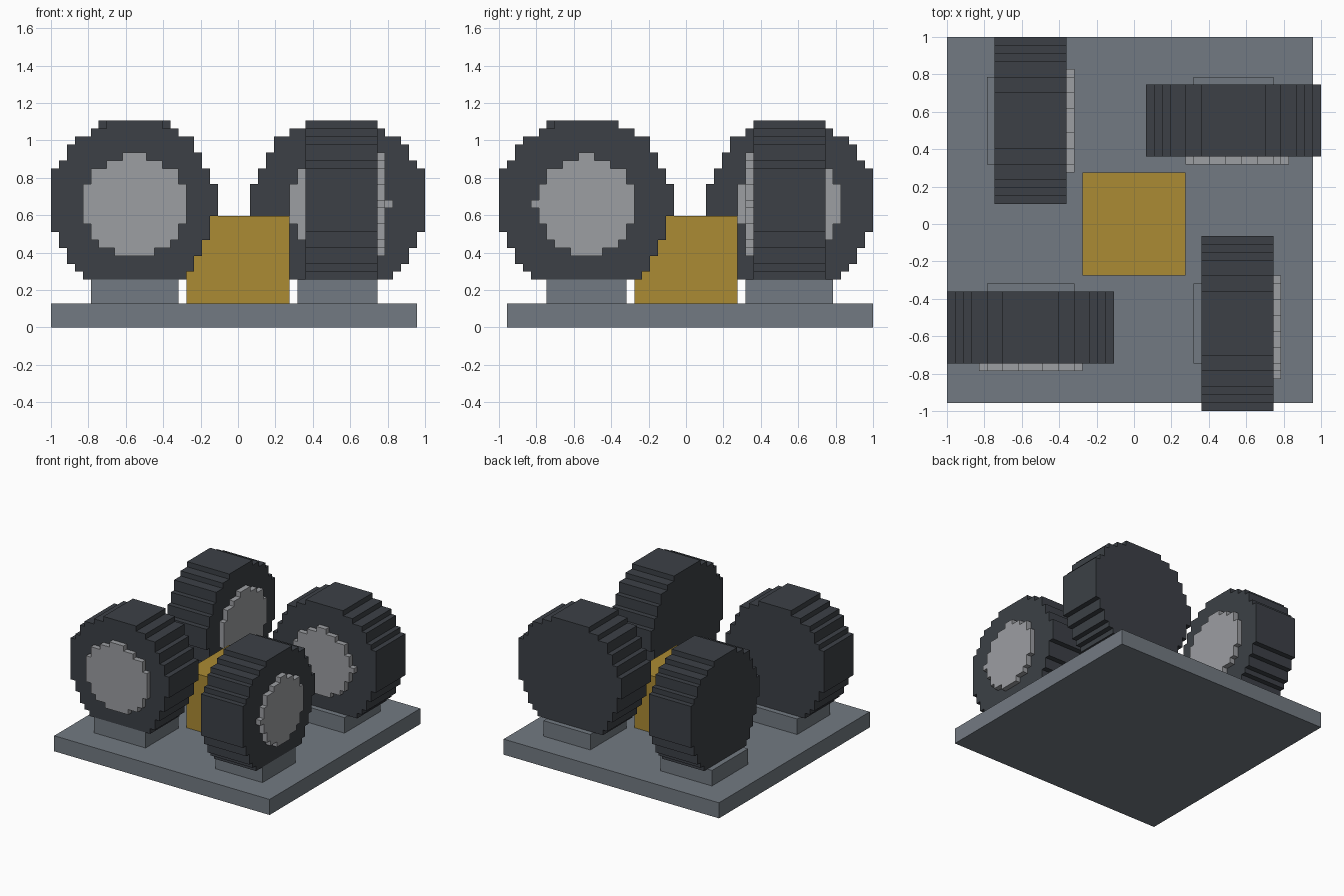
import bpy, bmesh

old = bpy.data.objects.get("Cube")
if old:
    bpy.data.objects.remove(old, do_unlink=True)

U = 2 / 47  # one block of the model's grid


def material(name, rgb):
    m = bpy.data.materials.new(name)
    m.use_nodes = True
    m.diffuse_color = (*rgb, 1)
    bsdf = m.node_tree.nodes["Principled BSDF"]
    bsdf.inputs["Base Color"].default_value = (*rgb, 1)
    bsdf.inputs["Roughness"].default_value = 0.8
    return m


STONE = material("slate grey", (0.171, 0.195, 0.223))
TYRE = material("charcoal", (0.045, 0.051, 0.061))
HUB = material("light grey", (0.333, 0.342, 0.361))
GOLD = material("gold", (0.407, 0.258, 0.033))


def finish(bm, name, mat):
    bmesh.ops.recalc_face_normals(bm, faces=bm.faces)
    mesh = bpy.data.meshes.new(name)
    bm.to_mesh(mesh)
    bm.free()
    mesh.materials.append(mat)
    obj = bpy.data.objects.new(name, mesh)
    bpy.context.collection.objects.link(obj)
    return obj


def box(name, x, y, z, mat):
    """Box spanning grid ranges x, y and z."""
    bm = bmesh.new()
    bmesh.ops.create_cube(bm, size=1)
    for v in bm.verts:
        for i, (lo, hi) in enumerate((x, y, z)):
            v.co[i] = (lo if v.co[i] < 0 else hi) * U - (1 if i < 2 else 0)
    return finish(bm, name, mat)


def side_path(rows, z0):
    """Stepped outline of one side, from bottom to top."""
    path, z = [], z0
    for half, count in rows:
        path += [(half, z), (half, z + count)]
        z += count
    return path


def stepped_disc(name, axis, centre, outward, depth, z0, outer, inner, grow, mat):
    """Blocky disc; axis is the direction of its thickness."""
    outline = [(centre + outward * (h + grow), z) for h, z in side_path(outer, z0)]
    outline += [(centre - outward * (h + grow), z)
                for h, z in reversed(side_path(inner, z0))]
    bm = bmesh.new()
    verts = []
    for t, z in outline:
        a, d = t * U - 1, depth[0] * U - 1
        verts.append(bm.verts.new((a, d, z * U) if axis == "y" else (d, a, z * U)))
    face = bm.faces.new(verts)
    res = bmesh.ops.extrude_face_region(bm, geom=[face], use_keep_orig=True)
    shift = (depth[1] - depth[0]) * U
    bmesh.ops.translate(
        bm, vec=(0, shift, 0) if axis == "y" else (shift, 0, 0),
        verts=[g for g in res["geom"] if isinstance(g, bmesh.types.BMVert)])
    return finish(bm, name, mat)


# Stepped half widths and row counts, from bottom to top
TYRE_OUT = [(6.5, 1), (7.5, 1), (8.5, 2), (9.5, 2), (10.5, 8), (9.5, 1),
            (8.5, 2), (7.5, 1), (5.5, 1), (3.5, 1)]
TYRE_IN = [(6.5, 1), (7.5, 2), (8.5, 2), (9.5, 3), (10.5, 4), (9.5, 2),
           (8.5, 2), (7.5, 2), (5.5, 1), (3.5, 1)]
HUB_ROWS = [(2.5, 1), (4.5, 1), (5.5, 2), (6.5, 5), (5.5, 2), (3.5, 1), (1.5, 1)]

# Base slab and central block
box("base", (0, 46), (1, 47), (0, 3), STONE)
box("centre_block", (17, 30), (17, 30), (3, 14), GOLD)

# name, axis, centre, outward side, tyre depth, hub depth, size change, stand
wheels = [
    ("front_right", "y", 10.5, -1, (6, 15), (5, 6), 0, (5, 16), (6, 16)),
    ("front_left", "x", 11, -1, (32, 41), (41, 42), 0.5, (31, 41), (6, 16)),
    ("back_left", "y", 36, 1, (32, 41), (31, 32), 0.5, (31, 41), (31, 42)),
    ("back_right", "x", 36.5, 1, (6, 15), (15, 16), 0, (5, 16), (31, 42)),
]
for name, axis, c, out, depth, hub, grow, sx, sy in wheels:
    box(name + "_stand", sx, sy, (3, 6), STONE)
    stepped_disc(name + "_tyre", axis, c, out, depth, 6,
                 TYRE_OUT, TYRE_IN, grow, TYRE)
    stepped_disc(name + "_hub", axis, c, out, hub, 9,
                 HUB_ROWS, HUB_ROWS, -grow, HUB)
    if grow:  # small tab on the outer rim of the hub
        along = (c + out * 6, c + out * 7)
        along = (min(along), max(along))
        x, y = (along, hub) if axis == "y" else (hub, along)
        box(name + "_hub_tab", x, y, (15, 16), HUB)
